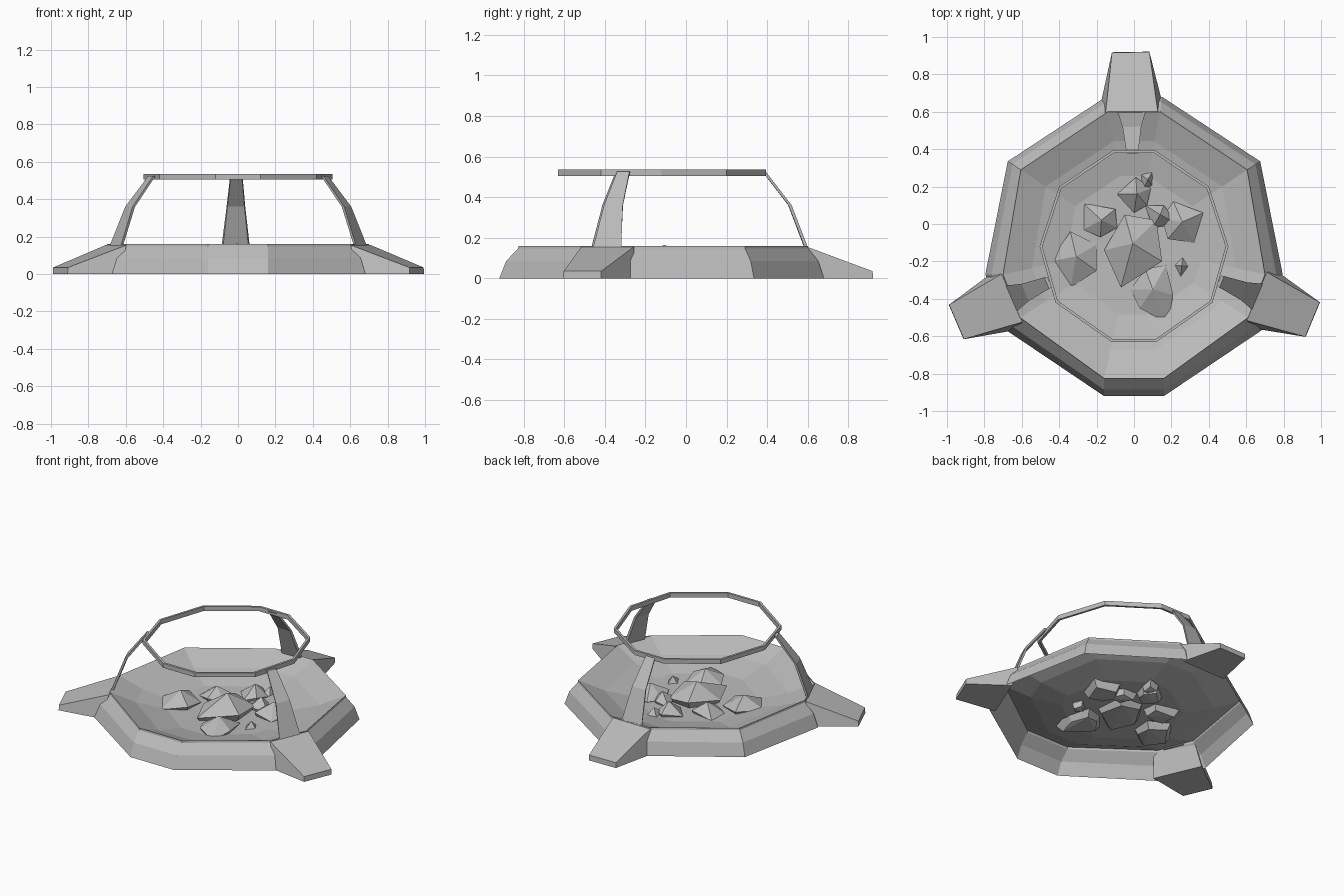
import bpy, bmesh, math
from mathutils import Vector, Matrix

cube = bpy.data.objects.get("Cube")
if cube:
    bpy.data.objects.remove(cube, do_unlink=True)

CENTRE = Vector((0, -0.115, 0))

stone = bpy.data.materials.new("stone grey")
stone.use_nodes = True
grey = (0.5, 0.5, 0.5, 1)
stone.diffuse_color = grey
stone.node_tree.nodes["Principled BSDF"].inputs["Base Color"].default_value = grey


def finish(name, bm):
    bmesh.ops.recalc_face_normals(bm, faces=bm.faces)
    mesh = bpy.data.meshes.new(name)
    bm.to_mesh(mesh)
    bm.free()
    mesh.materials.append(stone)
    obj = bpy.data.objects.new(name, mesh)
    bpy.context.collection.objects.link(obj)
    return obj


def loft(name, sections, caps=False, loop=False, centre=None):
    """Skin closed cross-sections; optionally cap, loop round or fan to a point."""
    bm = bmesh.new()
    rows = [[bm.verts.new(p) for p in s] for s in sections]
    pairs = list(zip(rows, rows[1:])) + ([(rows[-1], rows[0])] if loop else [])
    for a, b in pairs:
        for i in range(len(a)):
            j = (i + 1) % len(a)
            bm.faces.new((a[i], a[j], b[j], b[i]))
    if caps:
        bm.faces.new(rows[0])
        bm.faces.new(rows[-1])
    if centre:
        hub, last = bm.verts.new(centre), rows[-1]
        for i in range(len(last)):
            bm.faces.new((last[i], last[(i + 1) % len(last)], hub))
    return finish(name, bm)


def mirrored(half):
    return [Vector((x, y, 0)) for x, y in half] + [Vector((-x, y, 0)) for x, y in reversed(half)]


def level(outline, scale, z):
    return [CENTRE + (p - CENTRE) * scale + Vector((0, 0, z)) for p in outline]


# Basin: outer wall, thin raised lip and faceted bowl as one shell
foot = mirrored([(.15, .68), (.675, .335), (.795, -.27), (.68, -.57), (.16, -.92)])
rim = mirrored([(.14, .6), (.605, .29), (.7, -.27), (.61, -.5), (.16, -.825)])
waist = [f.lerp(r, 0.36) for f, r in zip(foot, rim)]
loft("basin", [level(foot, 1, 0), level(waist, 1, .085), level(rim, 1.003, .147),
               level(rim, 1, .16), level(rim, .78, .095), level(rim, .52, .052)],
     centre=CENTRE + Vector((0, 0, .04)))

# Raised ring
hoop = mirrored([(.11, .395), (.4, .2), (.505, -.12), (.42, -.42), (.12, -.63)])
loft("upper_ring", [level(hoop, s, z) for s, z in
                    ((1, .505), (1, .535), (.97, .535), (.97, .505))], loop=True)

# Three feet with curved arms holding the ring
for side, turn in (("back", 1), ("left", -112.5), ("right", 113.3)):
    place = Matrix.Translation(CENTRE) @ Matrix.Rotation(math.radians(turn), 4, "Z")

    def strip(r0, z0, r1, z1, w0, w1):
        return [place @ Vector(p) for p in
                ((-w0, r0, z0), (w0, r0, z0), (w1, r1, z1), (-w1, r1, z1))]

    loft(side + "_foot", [strip(.76, 0, .71, .155, .165, .14),
                          strip(1.035, 0, 1.033, .035, .1, .1)], caps=True)
    loft(side + "_arm", [strip(r, z, r - .016, z, w, w * .9) for r, z, w in
                         ((.715, .15, .075), (.635, .36, .05), (.508, .525, .033))], caps=True)


# Rocks: angular chunks sunk into the bowl, each a hull over its outline
def rock(name, top, outline):
    bm = bmesh.new()
    points = [Vector((x, y, 0)) for x, y in outline]
    mid = sum(points, Vector()) / len(points)
    for i, p in enumerate(points):
        bm.verts.new(p + Vector((0, 0, top * (.55 if i % 2 else .4))))
        bm.verts.new(mid.lerp(p, .75) + Vector((0, 0, .012 if i % 2 else .002)))
    bm.verts.new(mid.lerp(points[1], .1) + Vector((0, 0, top)))
    hull = bmesh.ops.convex_hull(bm, input=bm.verts)
    bmesh.ops.delete(bm, geom=hull["geom_interior"], context="VERTS")
    finish(name, bm)


rock("main_rock", .165, [(-.16, -.14), (-.05, .05), (.12, .02), (.15, -.2), (-.07, -.34)])
rock("right_rock", .13, [(-.45, -.2), (-.34, -.04), (-.2, -.11), (-.2, -.25), (-.34, -.34)])
rock("back_right_rock", .12, [(-.27, .11), (-.1, .08), (-.09, -.02), (-.18, -.07), (-.27, -.03)])
rock("back_rock", .13, [(-.09, .16), (.01, .25), (.09, .19), (.07, .1), (0, .06)])
rock("back_pebble", .1, [(.03, .27), (.1, .28), (.1, .2), (.05, .18)])
rock("left_rock", .13, [(.21, .12), (.37, .06), (.32, -.1), (.18, -.08), (.15, .03)])
rock("inner_rock", .12, [(.06, .1), (.16, .1), (.23, 0), (.1, -.02)])
rock("front_left_rock", .13, [(-.02, -.35), (.06, -.24), (.17, -.22), (.21, -.38),
                              (.18, -.53), (.03, -.45)])
rock("left_pebble", .09, [(.21, -.22), (.26, -.18), (.3, -.23), (.25, -.28)])
